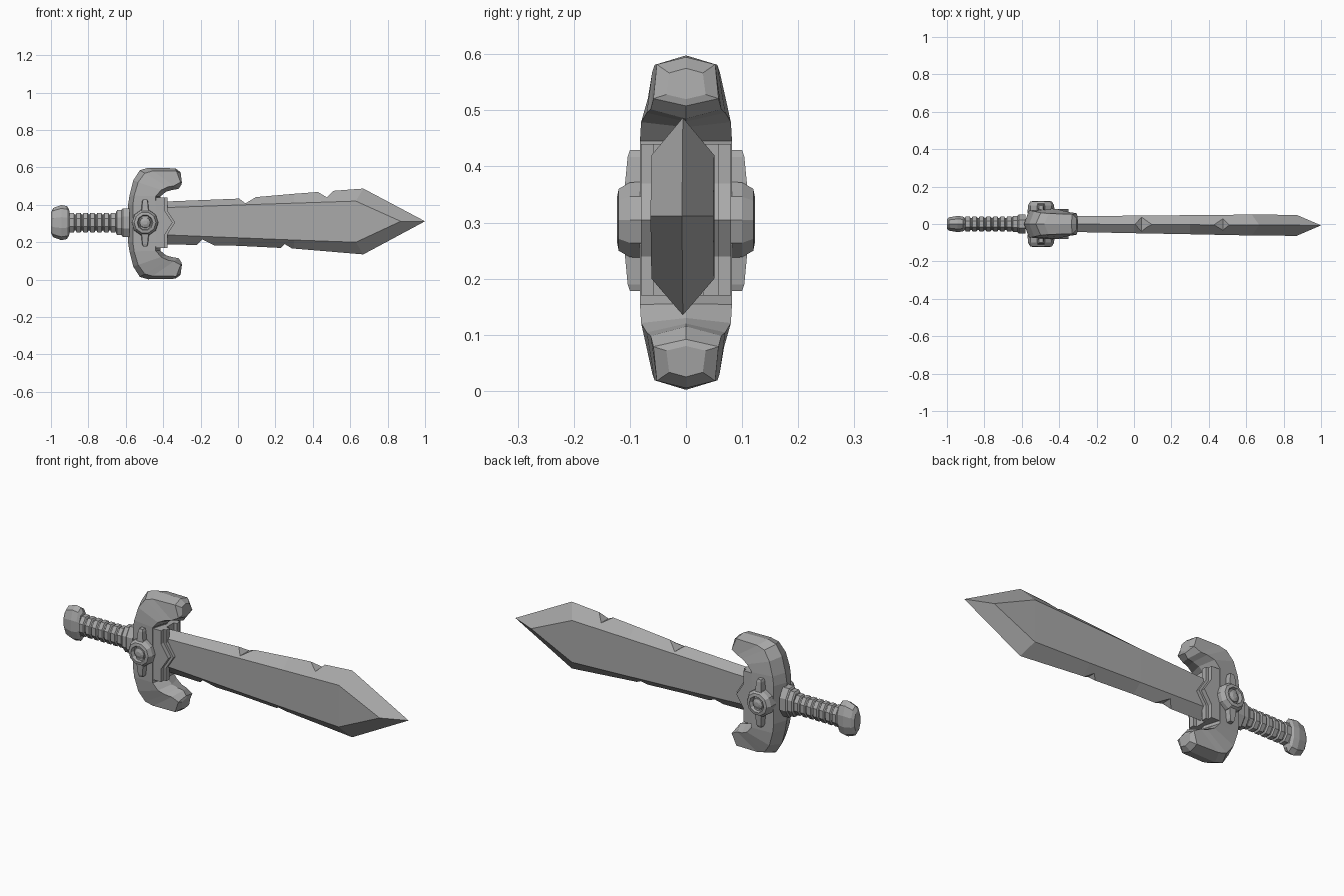
import bpy, bmesh
from math import cos, sin, pi

cube = bpy.data.objects.get("Cube")
if cube:
    bpy.data.objects.remove(cube)

metal = bpy.data.materials.new("grey metal")
metal.use_nodes = True
GREY = (0.4, 0.4, 0.4, 1)
metal.diffuse_color = GREY
metal.node_tree.nodes["Principled BSDF"].inputs["Base Color"].default_value = GREY

MID = 0.305  # height of the long axis


def loft(name, rows, cap_end=True):
    """Skin a list of equal-length closed sections."""
    bm = bmesh.new()
    rings = [[bm.verts.new(p) for p in row] for row in rows]
    n = len(rings[0])
    for a, b in zip(rings, rings[1:]):
        for i in range(n):
            j = (i + 1) % n
            bm.faces.new((a[i], a[j], b[j], b[i]))
    bm.faces.new(rings[0][::-1])
    if cap_end:
        bm.faces.new(rings[-1])
    bmesh.ops.remove_doubles(bm, verts=bm.verts, dist=0.0005)
    bmesh.ops.recalc_face_normals(bm, faces=bm.faces)
    mesh = bpy.data.meshes.new(name)
    bm.to_mesh(mesh)
    bm.free()
    mesh.materials.append(metal)
    obj = bpy.data.objects.new(name, mesh)
    bpy.context.collection.objects.link(obj)
    return obj


def prism(name, outline, y0, y1):
    return loft(name, [[(x, y, z) for x, z in outline] for y in (y0, y1)])


def lathe_x(name, profile, sides, squash):
    """Turn (x, radius) points about the long axis, flattened in y."""
    angles = [2 * pi * (k + 0.5) / sides for k in range(sides)]
    return loft(name, [[(x, r * squash * cos(a), MID + r * sin(a)) for a in angles]
                       for x, r in profile])


# Blade: hexagonal section, each row is
# edge x, top edge z, bottom edge z, flat x, flat top z, flat bottom z, half thickness
blade_rows = [
    (-0.45, 0.415, 0.190, -0.45, 0.383, 0.242, 0.040),
    (0.00, 0.433, 0.181, 0.00, 0.399, 0.224, 0.047),
    (0.30, 0.459, 0.166, 0.30, 0.409, 0.212, 0.051),
    (0.67, 0.487, 0.135, 0.63, 0.420, 0.200, 0.056),
    (1.00, 0.312, 0.312, 0.87, 0.312, 0.312, 0.056),
]
sections = []
for ex, et, eb, fx, ft, fb, t in blade_rows:
    c = -0.005 * (ex + 0.45)
    sections.append([(ex, c, et), (fx, c - t, ft), (fx, c - t, fb),
                     (ex, c, eb), (fx, c + t, fb), (fx, c + t, ft)])
blade = loft("blade", sections, cap_end=False)

# Battle nicks cut into the two edges
for x, z, left, right, up in ((0.04, 0.408, 0.04, 0.05, 1), (0.475, 0.44, 0.05, 0.03, 1),
                              (-0.19, 0.215, 0.03, 0.06, -1), (0.25, 0.19, 0.03, 0.05, -1)):
    cutter = prism("nick_cutter", [(x, z), (x + 2 * right, z + 0.06 * up),
                                   (x - 2 * left, z + 0.06 * up)], -0.2, 0.2)
    cutter.hide_render = True
    mod = blade.modifiers.new("nick", "BOOLEAN")
    mod.operation = "DIFFERENCE"
    mod.solver = "EXACT"
    mod.object = cutter
    bpy.context.view_layer.objects.active = blade
    bpy.ops.object.modifier_apply(modifier=mod.name)
    bpy.data.objects.remove(cutter)

# Guard: C shape lofted from the middle to each prong, rows are
# outer x, outer z, inner x, inner z (above centre), outer and inner half thickness
half = [
    (-0.588, 0.10, -0.415, 0.10, 0.072, 0.082),
    (-0.580, 0.15, -0.415, 0.145, 0.072, 0.082),
    (-0.560, 0.23, -0.385, 0.170, 0.068, 0.080),
    (-0.525, 0.285, -0.350, 0.180, 0.060, 0.070),
    (-0.480, 0.298, -0.318, 0.185, 0.056, 0.063),
    (-0.335, 0.295, -0.302, 0.208, 0.052, 0.058),
    (-0.307, 0.275, -0.300, 0.220, 0.030, 0.035),
]


def guard_row(row, side):
    ox, oz, ix, iz, to, ti = row
    z0 = 0.3
    k = 0.15
    ax, az = ox + k * (ix - ox), oz + k * (iz - oz)
    bx, bz = ix + k * (ox - ix), iz + k * (oz - iz)
    pts = [(ox, 0, oz), (ax, -to, az), (bx, -ti, bz),
           (ix, 0, iz), (bx, ti, bz), (ax, to, az)]
    return [(x, y, z0 + side * z) for x, y, z in pts]


loft("guard", [guard_row(r, -1) for r in reversed(half)] + [guard_row(r, 1) for r in half])

# Collar: stepped plates with a pointed front around the blade root
for name, grow, t in (("collar_outer", 0.0, 0.080), ("collar_inner", 0.014, 0.058)):
    tip = [(-0.46, 0.135), (-0.392 + grow, 0.135), (-0.392 + grow, 0.065),
           (-0.350 + grow, 0.0)]
    outline = [(x, MID + z) for x, z in tip] + [(x, MID - z) for x, z in tip[-2::-1]]
    # plates stand off each face so the blade stays visible between them
    for label, s in (("front", -1), ("back", 1)):
        prism(f"{name}_{label}", outline, s * 0.030, s * t)
prism("collar_block", [(-0.46, 0.17), (-0.395, 0.17), (-0.395, 0.44), (-0.46, 0.44)],
      -0.055, 0.055)

# Round boss with a button, and a vertical fin, on both faces
boss = [(0.072, 0.06), (0.070, 0.100), (0.058, 0.120), (0.042, 0.123), (0.036, 0.104),
        (0.031, 0.104), (0.028, 0.114), (0.012, 0.120)]
BX = -0.497
for label, s in (("front", -1), ("back", 1)):
    loft(f"boss_{label}", [[(BX + r * cos(2 * pi * k / 10), s * y, MID + r * sin(2 * pi * k / 10))
                            for k in range(10)] for r, y in boss])
    fin = []
    for z, w, y in ((-0.127, 0.012, 0.100), (-0.115, 0.017, 0.104), (-0.05, 0.024, 0.110),
                    (0.05, 0.024, 0.110), (0.112, 0.017, 0.104), (0.124, 0.012, 0.100)):
        fin.append([(BX - w, s * 0.06, MID + z), (BX - w * 0.8, s * y, MID + z),
                    (BX + w * 0.8, s * y, MID + z), (BX + w, s * 0.06, MID + z)])
    loft(f"fin_{label}", fin)

# Neck flanges between guard and grip
lathe_x("neck_flange", [(-0.622, 0.074), (-0.616, 0.083), (-0.58, 0.083)], 8, 0.65)
lathe_x("neck_ring", [(-0.652, 0.062), (-0.646, 0.072), (-0.61, 0.072)], 8, 0.65)

# Wrapped grip with seven ribs
grip = []
for i in range(7):
    x = -0.905 + i * 0.037
    grip += [(x, 0.046), (x + 0.005, 0.056), (x + 0.027, 0.056), (x + 0.032, 0.046)]
lathe_x("grip", grip + [(-0.63, 0.046)], 8, 0.75)

# Pommel
lathe_x("pommel", [(-1.0, 0.055), (-0.988, 0.078), (-0.945, 0.094), (-0.915, 0.088),
                   (-0.903, 0.070), (-0.900, 0.045)], 10, 0.48)
